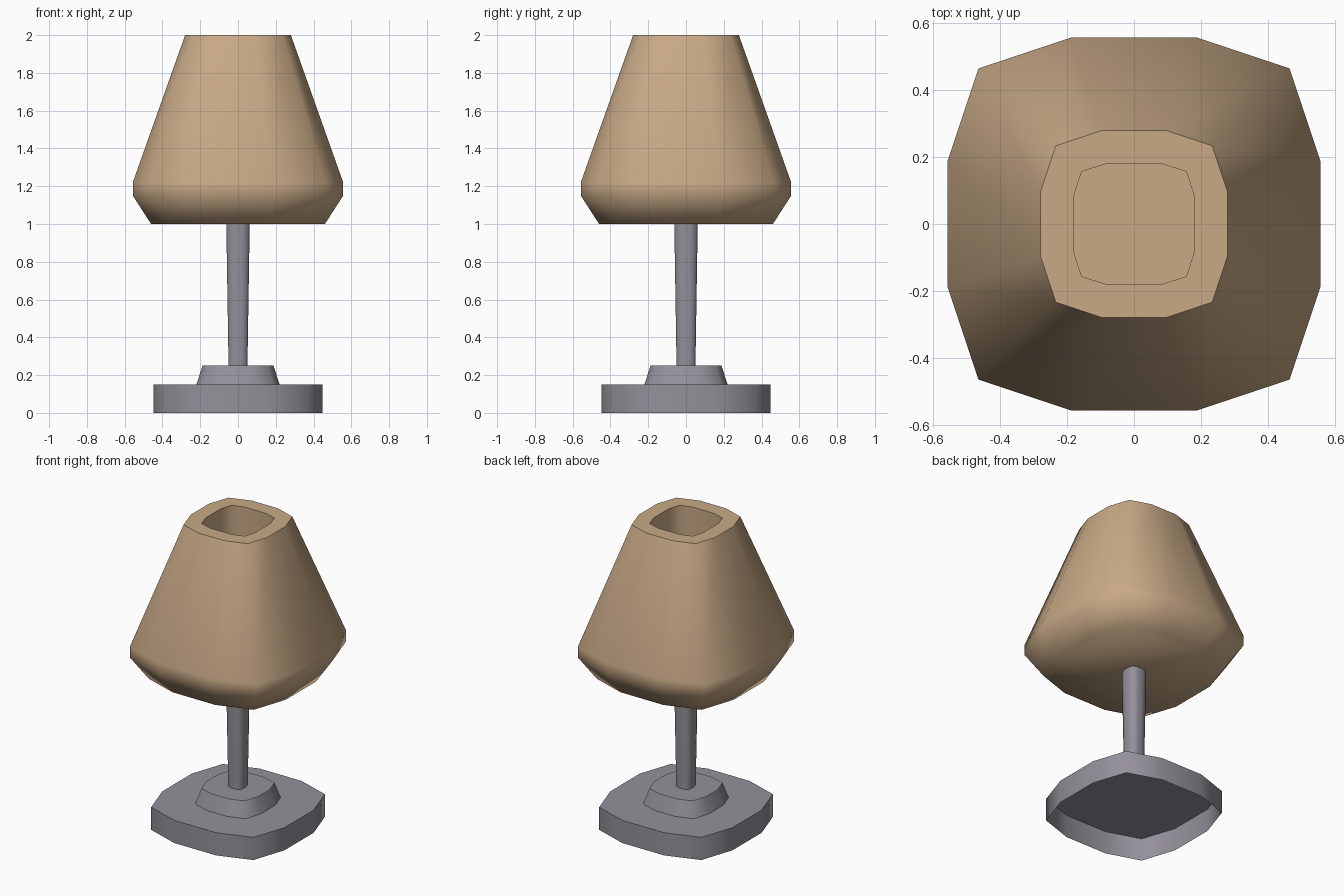
import bpy
import bmesh
import math

cube = bpy.data.objects.get("Cube")
if cube:
    bpy.data.objects.remove(cube)


def material(name, colour):
    mat = bpy.data.materials.new(name)
    mat.use_nodes = True
    mat.diffuse_color = colour
    mat.node_tree.nodes["Principled BSDF"].inputs["Base Color"].default_value = colour
    return mat


def rounded_square(half, flat=0.34, corner=0.835):
    """Twelve-sided outline: a flat on each side and one point per corner."""
    points = []
    for turn in range(4):
        c, s = math.cos(turn * math.pi / 2), math.sin(turn * math.pi / 2)
        for x, y in ((1, -flat), (1, flat), (corner, corner)):
            points.append((half * (x * c - y * s), half * (x * s + y * c)))
    return points


def loft(name, rings, mat, cap_start=False, cap_end=False):
    """Skin a stack of outlines, each given as (z, outline)."""
    bm = bmesh.new()
    loops = [[bm.verts.new((x, y, z)) for x, y in outline] for z, outline in rings]
    for low, high in zip(loops, loops[1:]):
        n = len(low)
        for i in range(n):
            j = (i + 1) % n
            bm.faces.new((low[i], low[j], high[j], high[i]))
    if cap_start:
        bm.faces.new(loops[0][::-1])
    if cap_end:
        bm.faces.new(loops[-1])
    mesh = bpy.data.meshes.new(name)
    bm.to_mesh(mesh)
    bm.free()
    mesh.materials.append(mat)
    obj = bpy.data.objects.new(name, mesh)
    bpy.context.collection.objects.link(obj)
    bpy.ops.object.select_all(action="DESELECT")
    obj.select_set(True)
    bpy.context.view_layer.objects.active = obj
    bpy.ops.object.shade_smooth_by_angle(angle=math.radians(62))
    return obj


grey = material("grey metal", (0.30, 0.28, 0.325, 1))
beige = material("beige fabric", (0.58, 0.40, 0.24, 1))

# Foot: a hollow shell, open underneath
loft("foot", [(0, rounded_square(0.447)), (0.15, rounded_square(0.447))],
     grey, cap_end=True)

# Raised collar on the foot
loft("collar", [(0.15, rounded_square(0.22)), (0.25, rounded_square(0.188))],
     grey, cap_end=True)

# Stem, widening slightly upwards
loft("stem", [(0.25, rounded_square(0.05)), (1.0, rounded_square(0.062))], grey)

# Shade: closed underneath, with a thick rim and a well in the top
well = rounded_square(0.181, 0.44, 0.865)
loft("shade", [
    (1.0, rounded_square(0.46)),
    (1.15, rounded_square(0.557)),
    (1.22, rounded_square(0.557)),
    (2.0, rounded_square(0.28)),
    (2.0, well),
    (1.2, well),
], beige, cap_start=True, cap_end=True)
